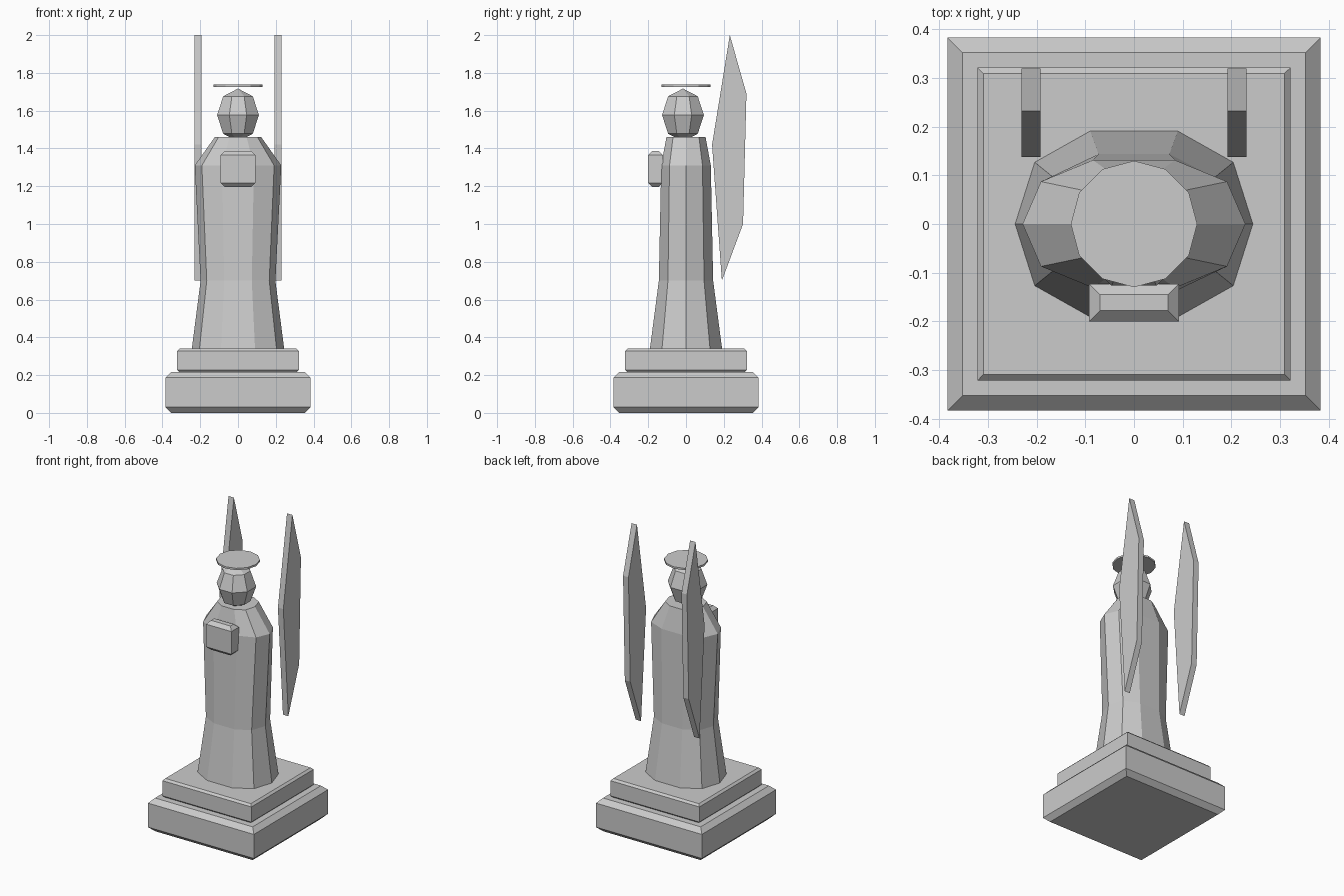
import bpy, bmesh
from math import cos, sin, pi, copysign

if "Cube" in bpy.data.objects:
    bpy.data.objects.remove(bpy.data.objects["Cube"])


def finish(name, bm):
    bmesh.ops.recalc_face_normals(bm, faces=bm.faces)
    me = bpy.data.meshes.new(name)
    bm.to_mesh(me)
    bm.free()
    ob = bpy.data.objects.new(name, me)
    bpy.context.collection.objects.link(ob)
    return ob


def loft(name, rings):
    """Skin a closed solid through rings of equal point count."""
    bm = bmesh.new()
    loops = [[bm.verts.new(p) for p in ring] for ring in rings]
    n = len(loops[0])
    for a, b in zip(loops, loops[1:]):
        for i in range(n):
            j = (i + 1) % n
            bm.faces.new((a[i], a[j], b[j], b[i]))
    bm.faces.new(loops[0][::-1])
    bm.faces.new(loops[-1])
    return finish(name, bm)


def chamfered_slab(name, x, y0, y1, z0, z1, c):
    """Block with chamfered top and bottom rims and sharp upright corners."""
    def ring(d, z):
        return [(-x + d, y0 + d, z), (x - d, y0 + d, z),
                (x - d, y1 - d, z), (-x + d, y1 - d, z)]
    return loft(name, [ring(c, z0), ring(0, z0 + c), ring(0, z1 - c), ring(c, z1)])


def robe_ring(rx, ry, z, n=10, e=0.85):
    """Slightly squared oval."""
    pts = []
    for i in range(n):
        c, s = cos(2 * pi * i / n), sin(2 * pi * i / n)
        pts.append((rx * copysign(abs(c) ** e, c), ry * copysign(abs(s) ** e, s), z))
    return pts


# Stepped plinth
chamfered_slab("plinth_lower", 0.383, -0.383, 0.383, 0.0, 0.217, 0.03)
chamfered_slab("plinth_upper", 0.322, -0.322, 0.322, 0.215, 0.34, 0.013)

# Robed body
loft("robe", [robe_ring(0.245, 0.20, 0.335), robe_ring(0.198, 0.15, 0.70),
              robe_ring(0.229, 0.137, 1.31), robe_ring(0.123, 0.108, 1.46)])

# Book held at the chest
chamfered_slab("book", 0.092, -0.20, -0.123, 1.195, 1.387, 0.022)

# Head: faceted ball turned so a flat face looks forward
bm = bmesh.new()
bmesh.ops.create_uvsphere(bm, u_segments=8, v_segments=4, radius=1.0)
head = finish("head", bm)
head.scale = (0.12, 0.12, 0.14)
head.rotation_euler.z = pi / 8
head.location = (0, -0.016, 1.577)

# Halo disc
bm = bmesh.new()
bmesh.ops.create_cone(bm, cap_ends=True, segments=12, radius1=0.13, radius2=0.13, depth=0.012)
halo = finish("halo", bm)
halo.location.z = 1.732

# Pair of upright wings
wing = [(0.138, 1.42), (0.19, 0.70), (0.302, 1.0), (0.32, 1.69), (0.232, 2.0)]
for side, s in (("left", -1), ("right", 1)):
    loft(side + "_wing", [[(s * x, y, z) for y, z in wing] for x in (0.192, 0.231)])
